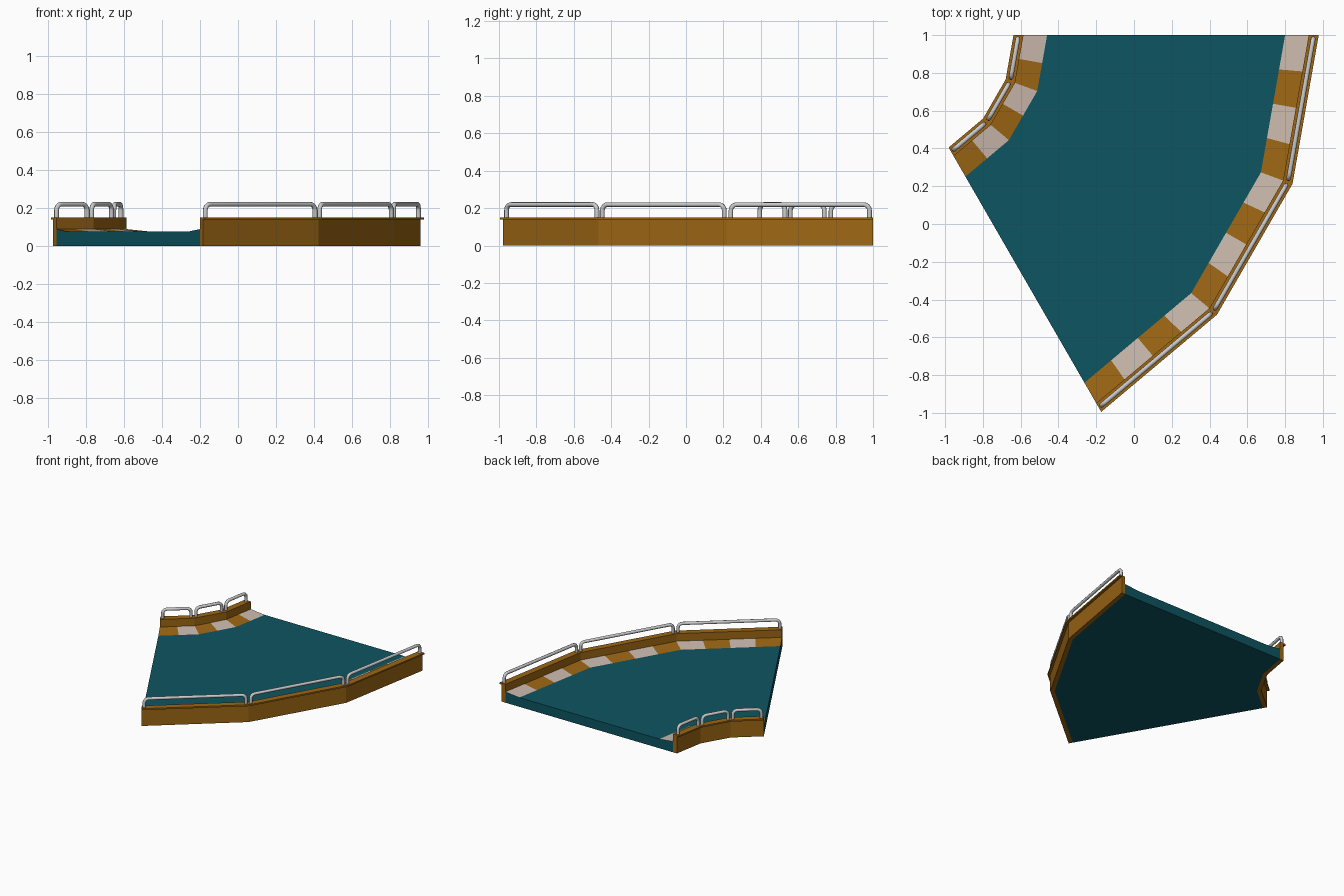
import bpy, bmesh
from math import sin, cos, radians, pi
from mathutils import Vector

if "Cube" in bpy.data.objects:
    bpy.data.objects.remove(bpy.data.objects["Cube"])

CENTRE = Vector((-1.325, 1.0, 0.0))   # centre of the 60 degree bend
SEGMENTS = 3
WHITE_EVERY = 2


def corner(r, i, z=0.0):
    """Point on mitre line i (each 20 degrees) at radius r."""
    a = radians(-20 * i)
    return CENTRE + Vector((r * cos(a), r * sin(a), z))


def material(name, colour):
    m = bpy.data.materials.new(name)
    m.diffuse_color = (*colour, 1)
    m.use_nodes = True
    m.node_tree.nodes["Principled BSDF"].inputs["Base Color"].default_value = m.diffuse_color
    return m


teal = material("teal", (0.004, 0.09, 0.12))
orange = material("orange", (0.34, 0.135, 0.007))
cream = material("cream", (0.60, 0.49, 0.42))


def sweep(name, profile, mats, steps=1, pick=lambda edge, step: 0):
    """Sweep a closed (radius, z) profile along the faceted bend."""
    bm = bmesh.new()
    rings = []
    for k in range(SEGMENTS * steps + 1):
        seg = min(k // steps, SEGMENTS - 1)
        t = k / steps - seg
        rings.append([bm.verts.new(corner(r, seg, z).lerp(corner(r, seg + 1, z), t))
                      for r, z in profile])
    n = len(profile)
    for k in range(len(rings) - 1):
        a, b = rings[k], rings[k + 1]
        for e in range(n):
            f = (e + 1) % n
            face = bm.faces.new((a[e], a[f], b[f], b[e]))
            face.material_index = pick(e, k)
    bm.faces.new(rings[0])
    bm.faces.new(rings[-1])
    bmesh.ops.recalc_face_normals(bm, faces=bm.faces)
    me = bpy.data.meshes.new(name)
    bm.to_mesh(me)
    bm.free()
    for m in mats:
        me.materials.append(m)
    ob = bpy.data.objects.new(name, me)
    bpy.context.collection.objects.link(ob)
    return ob


# Road deck with sloped, striped kerbs along both edges
def deck_colour(edge, step):
    if edge == 1:                                   # inner kerb: 2 tiles per segment
        return 2 if (step // 2) % WHITE_EVERY == 0 else 1
    if edge == 3:                                   # outer kerb: 4 tiles per segment
        return 2 if step % WHITE_EVERY == 0 else 1
    return 0


sweep("road_deck",
      [(0.74, 0), (0.74, 0.088), (0.865, 0.075), (2.125, 0.075), (2.25, 0.088), (2.25, 0)],
      [teal, orange, cream], 4, deck_colour)


# Side walls with an overhanging cap on the outside
def wall(name, face_r, out):
    back, lip = face_r + out * 0.033, face_r + out * 0.053
    sweep(name, [(face_r, 0), (face_r, 0.15), (lip, 0.15), (lip, 0.138),
                 (back, 0.138), (back, 0)], [orange])


wall("inner_wall", 0.74, -1)
wall("outer_wall", 2.25, 1)


# Handrails: one rounded hoop per straight segment
def rail(name, r, i):
    a, b = corner(r, i), corner(r, i + 1)
    along = (b - a).normalized()
    a, b = a + along * 0.019, b - along * 0.019
    top, bend = 0.219, 0.032
    arc = [(bend * (1 - cos(t * pi / 8)), top - bend + bend * sin(t * pi / 8)) for t in range(5)]
    half = [(0, 0.145)] + arc
    pts = [a + along * d + Vector((0, 0, z)) for d, z in half]
    pts += [b - along * d + Vector((0, 0, z)) for d, z in reversed(half)]
    cu = bpy.data.curves.new(name, 'CURVE')
    cu.dimensions = '3D'
    cu.bevel_depth = 0.0125
    cu.bevel_resolution = 2
    cu.use_fill_caps = True
    sp = cu.splines.new('POLY')
    sp.points.add(len(pts) - 1)
    for p, co in zip(sp.points, pts):
        p.co = (*co, 1)
    ob = bpy.data.objects.new(name, cu)
    bpy.context.collection.objects.link(ob)
    bpy.ops.object.select_all(action='DESELECT')
    ob.select_set(True)
    bpy.context.view_layer.objects.active = ob
    bpy.ops.object.convert(target='MESH')
    bpy.ops.object.shade_smooth_by_angle(angle=radians(50))


for i in range(SEGMENTS):
    rail(f"inner_rail_{i + 1}", 0.713, i)
    rail(f"outer_rail_{i + 1}", 2.277, i)
